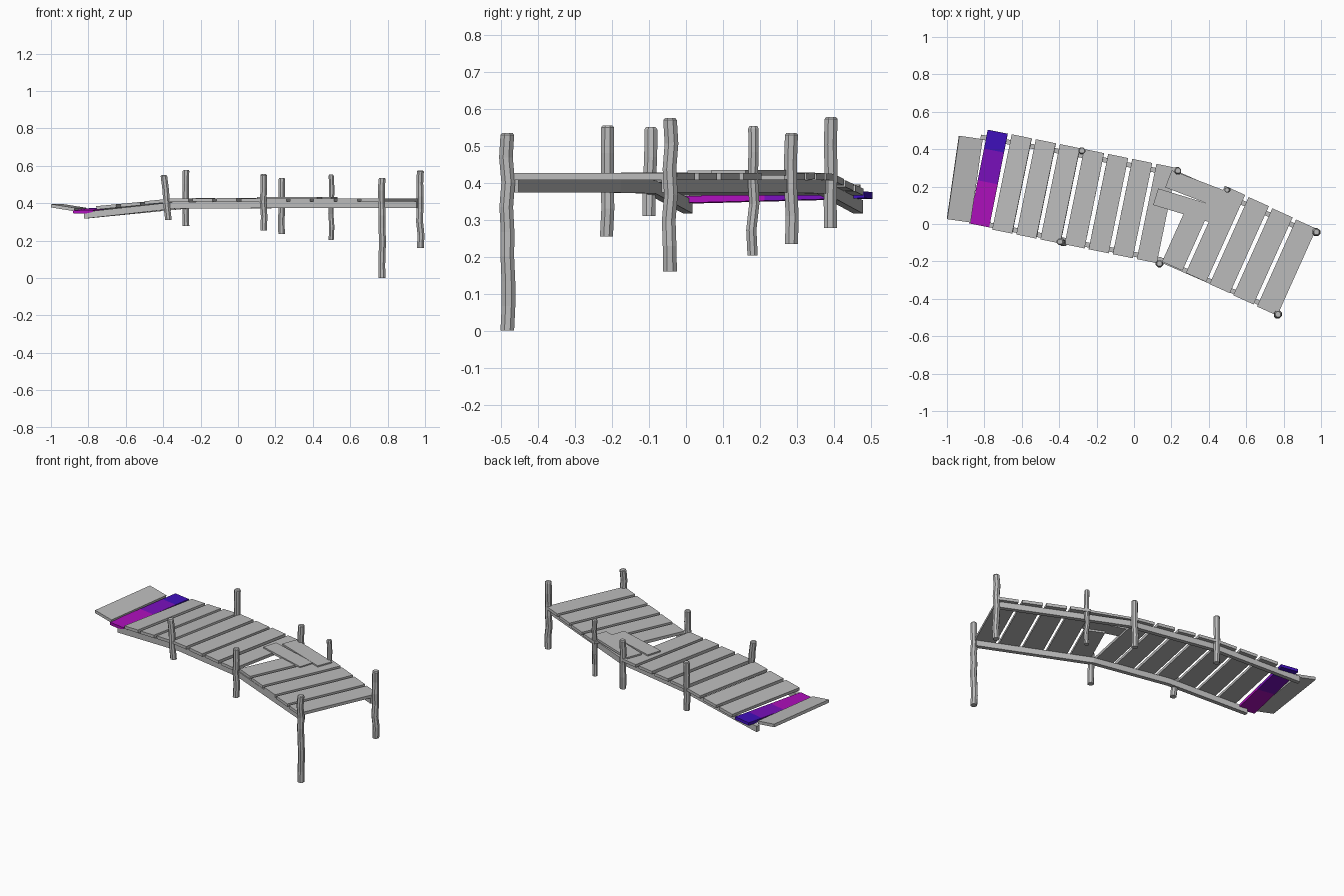
import bpy, bmesh, random
from math import radians, pi, cos, sin
from mathutils import Matrix, Vector

random.seed(4)
cube = bpy.data.objects.get("Cube")
if cube:
    bpy.data.objects.remove(cube)


def material(name, rgb):
    m = bpy.data.materials.new(name)
    m.use_nodes = True
    m.diffuse_color = (*rgb, 1)
    m.node_tree.nodes["Principled BSDF"].inputs["Base Color"].default_value = (*rgb, 1)
    return m


GREY = material("weathered grey", (0.5, 0.5, 0.5))
MAGENTA = material("magenta", (0.42, 0.005, 0.5))
VIOLET = material("violet", (0.19, 0.005, 0.5))
BLUE = material("deep blue", (0.05, 0.005, 0.5))


def finish(name, bm, mats=(GREY,)):
    bmesh.ops.recalc_face_normals(bm, faces=bm.faces)
    mesh = bpy.data.meshes.new(name)
    bm.to_mesh(mesh)
    bm.free()
    for m in mats:
        mesh.materials.append(m)
    obj = bpy.data.objects.new(name, mesh)
    bpy.context.collection.objects.link(obj)
    return obj


def board(name, centre, size, turn, roll=0, pitch=0, bands=(), mats=(GREY,)):
    """Box board, long along its own y; bands are cuts as fractions of length."""
    bm = bmesh.new()
    bmesh.ops.create_cube(bm, size=1)
    for cut in bands:
        bmesh.ops.bisect_plane(bm, geom=bm.verts[:] + bm.edges[:] + bm.faces[:],
                               plane_co=(0, cut - 0.5, 0), plane_no=(0, 1, 0))
    for f in bm.faces:
        f.material_index = sum(f.calc_center_median().y + 0.5 > c for c in bands)
    place = (Matrix.Translation(centre) @ Matrix.Rotation(radians(turn), 4, 'Z')
             @ Matrix.Rotation(radians(pitch), 4, 'X')
             @ Matrix.Rotation(radians(roll), 4, 'Y') @ Matrix.Diagonal((*size, 1)))
    bm.transform(place)
    return finish(name, bm, mats)


def post(name, top, bottom, radius, wobble=0.004):
    """Crooked eight-sided post with a chamfered top."""
    top, bottom = Vector(top), Vector(bottom)
    steps = max(3, round((top - bottom).length / 0.07))
    levels = [(bottom.lerp(top, i / steps), radius) for i in range(steps)]
    levels += [(top - Vector((0, 0, 0.006)), radius), (top, radius * 0.75)]
    bm = bmesh.new()
    rings = []
    for i, (c, r) in enumerate(levels):
        shift = Vector((random.uniform(-wobble, wobble), random.uniform(-wobble, wobble), 0))
        if i in (0, len(levels) - 1, len(levels) - 2):
            shift *= 0
        rings.append([bm.verts.new(c + shift + Vector((r * cos(a), r * sin(a), 0)))
                      for a in [pi / 8 + k * pi / 4 for k in range(8)]])
    for lo, hi in zip(rings, rings[1:]):
        for k in range(8):
            n = (k + 1) % 8
            bm.faces.new((lo[k], lo[n], hi[n], hi[k]))
    bm.faces.new(rings[0])
    bm.faces.new(rings[-1])
    finish(name, bm)


def rail(name, points, width=0.026, height=0.036):
    """Square beam following points along its top centre line."""
    bm = bmesh.new()
    pts = [Vector(p) for p in points]
    rings = []
    for i, p in enumerate(pts):
        d = pts[min(i + 1, len(pts) - 1)] - pts[max(i - 1, 0)]
        side = Vector((-d.y, d.x, 0)).normalized() * width / 2
        down = Vector((0, 0, -height))
        rings.append([bm.verts.new(p + o) for o in (side, -side, down - side, down + side)])
    for a, b in zip(rings, rings[1:]):
        for k in range(4):
            n = (k + 1) % 4
            bm.faces.new((a[k], a[n], b[n], b[k]))
    bm.faces.new(rings[0])
    bm.faces.new(rings[-1])
    finish(name, bm)


# Supporting rails along both edges
rail("front_rail", [(-0.82, 0.005, 0.353), (-0.33, -0.095, 0.407),
                    (0.14, -0.19, 0.409), (0.77, -0.465, 0.409)])
rail("back_rail", [(-0.82, 0.465, 0.353), (-0.27, 0.365, 0.407),
                   (0.25, 0.26, 0.409), (0.96, -0.055, 0.409)])

# Sloping and level deck planks of the left run
for i in range(7):
    x, y = -0.652 + 0.1288 * i, 0.214 - 0.0263 * i
    sloped = x < -0.3
    z = 0.381 + (x + 0.652) * 0.1 if sloped else 0.417
    board(f"left_plank_{i + 1}", (x, y, z + random.uniform(-0.002, 0.002)),
          (0.109, 0.52, 0.018), -11.6, -5.5 if sloped else random.uniform(-1, 1))

# Deck planks of the right run; the first one is snapped short
for i in range(5):
    x, y = 0.309 + 0.1268 * i, 0.007 - 0.06 * i
    length = 0.51
    if i == 0:
        length = 0.30
        x, y = x - 0.105 * sin(radians(24.2)), y - 0.105 * cos(radians(24.2))
    board(f"right_plank_{i + 1}", (x, y, 0.417), (0.119, length, 0.018), -24.2)

# Loose boards patching the gap
board("patch_board_back", (0.35, 0.178, 0.427), (0.098, 0.355, 0.014), 69)
board("patch_board_front", (0.276, 0.097, 0.426), (0.092, 0.335, 0.014), 73)

# Painted plank and loose end plank
board("painted_plank", (-0.778, 0.243, 0.36), (0.109, 0.51, 0.018), -11.2, -1, 1.5,
      (0.46, 0.80), (MAGENTA, VIOLET, BLUE))
board("end_plank", (-0.905, 0.24, 0.376), (0.128, 0.45, 0.018), -8.2, 9)

# Posts
post("front_post_left", (-0.396, -0.095, 0.55), (-0.372, -0.10, 0.31), 0.019, 0.002)
post("front_post_middle", (0.137, -0.212, 0.555), (0.137, -0.215, 0.255), 0.019)
post("front_post_right", (0.77, -0.483, 0.535), (0.77, -0.483, 0), 0.02)
post("back_post_left", (-0.278, 0.392, 0.578), (-0.278, 0.39, 0.278), 0.019)
post("back_post_middle", (0.235, 0.285, 0.535), (0.233, 0.285, 0.235), 0.019)
post("back_post_thin", (0.498, 0.182, 0.553), (0.498, 0.18, 0.203), 0.015)
post("back_post_right", (0.975, -0.043, 0.575), (0.975, -0.043, 0.16), 0.02)
